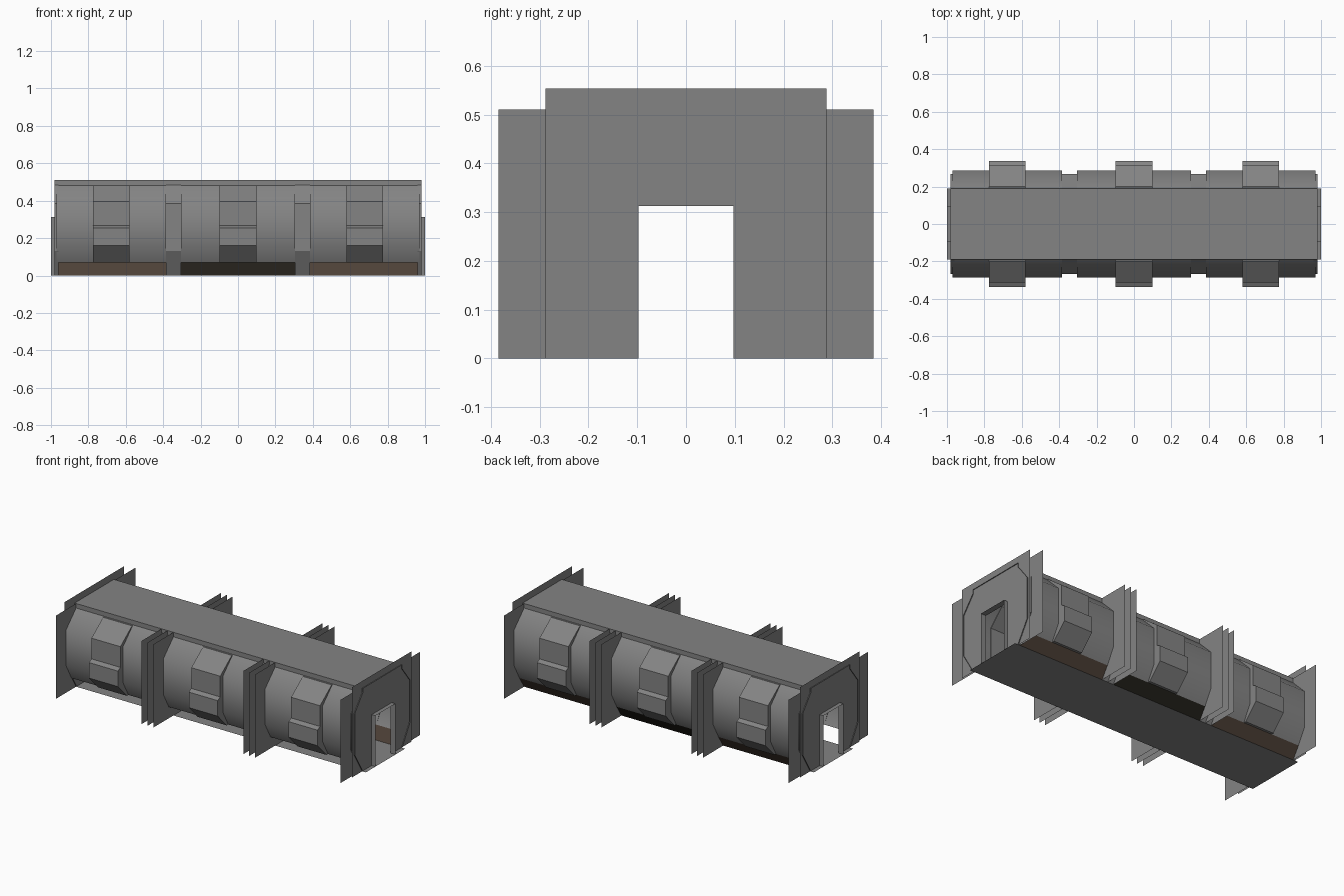
import bpy, bmesh

if "Cube" in bpy.data.objects:
    bpy.data.objects.remove(bpy.data.objects["Cube"])


def material(name, rgb):
    m = bpy.data.materials.new(name)
    m.diffuse_color = (*rgb, 1)
    m.use_nodes = True
    m.node_tree.nodes["Principled BSDF"].inputs["Base Color"].default_value = m.diffuse_color
    return m


GREY = material("hull grey", (0.23, 0.23, 0.23))
BROWN = material("dark brown", (0.075, 0.052, 0.038))
BLACK = material("near black", (0.016, 0.014, 0.010))


def finish(name, bm, mat, smooth=False):
    mesh = bpy.data.meshes.new(name)
    bm.to_mesh(mesh)
    bm.free()
    mesh.materials.append(mat)
    if smooth:
        mesh.shade_smooth()
    ob = bpy.data.objects.new(name, mesh)
    bpy.context.collection.objects.link(ob)
    return ob


def loft(name, profile, x0, x1, mat=GREY, side=1, closed=False, smooth=False):
    """Sweep a (y, z) profile along x; closed profiles get end caps."""
    bm = bmesh.new()
    rows = [[bm.verts.new((x, side * y, z)) for y, z in profile] for x in (x0, x1)]
    n = len(profile)
    for i in range(n if closed else n - 1):
        j = (i + 1) % n
        f = [rows[0][i], rows[0][j], rows[1][j], rows[1][i]]
        bm.faces.new(f if side < 0 else f[::-1])
    if closed:
        bm.faces.new(rows[0])
        bm.faces.new(rows[1][::-1])
        bmesh.ops.recalc_face_normals(bm, faces=bm.faces)
    return finish(name, bm, mat, smooth)


def bulkhead(name, x, half, top):
    """Paper-thin wall with a doorway."""
    d, h = 0.097, 0.312
    pts = [(-half, 0), (-d, 0), (-d, h), (d, h), (d, 0), (half, 0), (half, top), (-half, top)]
    bm = bmesh.new()
    f = bm.faces.new([bm.verts.new((x, y, z)) for y, z in pts])
    f.normal_update()
    if f.normal.x * x < 0:
        f.normal_flip()
    bmesh.ops.triangulate(bm, faces=bm.faces)
    finish(name, bm, GREY)


PANEL = [(0.19, 0.482), (0.287, 0.385), (0.287, 0.165), (0.235, 0.07)]
RING = [(0.19, 0.485), (0.268, 0.385), (0.268, 0.13), (0.19, 0.0)]
BULGE = [(0.20, 0.48), (0.312, 0.395), (0.312, 0.268), (0.337, 0.255), (0.337, 0.16),
         (0.25, 0.07), (0.235, 0.07), (0.28, 0.165), (0.28, 0.385), (0.19, 0.48)]

# roof slab with its short side lips, and the floor plate
loft("roof", [(-0.19, 0.482), (-0.19, 0.51), (0.19, 0.51), (0.19, 0.482)], -0.98, 0.98, side=1)
floor = loft("floor", [(-0.19, 0.0), (0.19, 0.0)], -1, 1, side=-1)
floor.data.flip_normals()

MODULES = [(-0.97, -0.385, -0.677), (-0.305, 0.305, 0.0), (0.385, 0.97, 0.677)]
for side in (-1, 1):
    # curved wall panels with raised bulges
    for x0, x1, c in MODULES:
        loft("wall_panel", PANEL, x0, x1, side=side, smooth=True)
        loft("wall_bulge", BULGE, c - 0.098, c + 0.098, side=side, closed=True)
    # joint collars between modules and rims at the ends
    for s in (-1, 1):
        loft("joint_collar", RING, *sorted((s * 0.305, s * 0.385)), side=side)
        loft("end_rim", RING, *sorted((s * 0.96, s * 0.98)), side=side)

# dark skirt closing the lower gap on the rear side
for (x0, x1, c), mat in zip(MODULES, (BROWN, BLACK, BROWN)):
    loft("lower_skirt", [(0.235, 0.07), (0.19, 0.0)], x0, x1, mat, side=1)

# bulkheads and doorway jambs
for s in (-1, 1):
    for x in (0.305, 0.345, 0.385, 0.965):
        bulkhead("wide_bulkhead", s * x, 0.384, 0.51)
    bulkhead("end_bulkhead", s * 0.975, 0.288, 0.553)
    loft("door_jamb", [(-0.097, 0), (-0.097, 0.312), (0.097, 0.312), (0.097, 0)],
         *sorted((s * 0.965, s * 1.0)))
